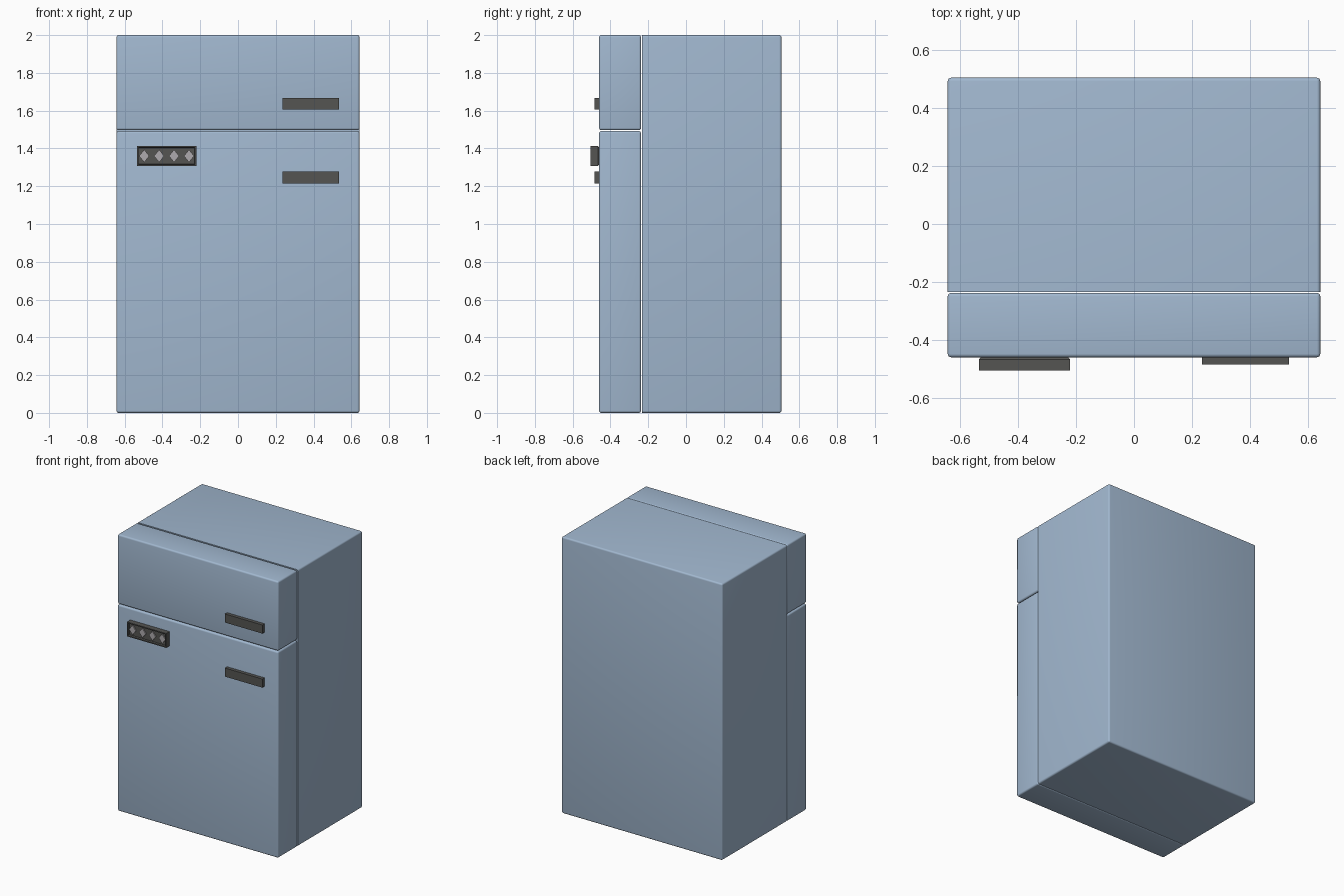
import bpy, bmesh
from mathutils import Vector

if "Cube" in bpy.data.objects:
    bpy.data.objects.remove(bpy.data.objects["Cube"])


def material(name, rgb):
    m = bpy.data.materials.new(name)
    m.diffuse_color = (*rgb, 1)
    m.use_nodes = True
    m.node_tree.nodes["Principled BSDF"].inputs["Base Color"].default_value = m.diffuse_color
    return m


BLUE = material("blue_enamel", (0.36, 0.48, 0.63))
DARK = material("dark_trim", (0.09, 0.09, 0.085))
LIGHT = material("button_grey", (0.42, 0.40, 0.42))


def finish(name, bm, mat, smooth=False):
    bmesh.ops.recalc_face_normals(bm, faces=bm.faces)
    me = bpy.data.meshes.new(name)
    bm.to_mesh(me)
    bm.free()
    me.materials.append(mat)
    ob = bpy.data.objects.new(name, me)
    bpy.context.collection.objects.link(ob)
    if smooth:
        bpy.ops.object.select_all(action='DESELECT')
        ob.select_set(True)
        bpy.context.view_layer.objects.active = ob
        bpy.ops.object.shade_smooth_by_angle(angle=0.7)
    return ob


def box_mesh(x, y, z):
    """Box from (min, max) ranges."""
    bm = bmesh.new()
    bmesh.ops.create_cube(bm, size=1)
    lo = Vector((x[0], y[0], z[0]))
    hi = Vector((x[1], y[1], z[1]))
    for v in bm.verts:
        v.co = Vector([l + (c + 0.5) * (h - l) for c, l, h in zip(v.co, lo, hi)])
    return bm


def rounded_box(name, x, y, z, radius, mat, square_front=False):
    bm = box_mesh(x, y, z)
    edges = [e for e in bm.edges
             if not (square_front and all(v.co.y < y[0] + 1e-4 for v in e.verts))]
    bmesh.ops.bevel(bm, geom=edges, offset=radius, segments=4, profile=0.5,
                    affect='EDGES', clamp_overlap=True)
    return finish(name, bm, mat, True)


W = (-0.643, 0.643)

# Cabinet and the two doors
rounded_box("cabinet", W, (-0.234, 0.505), (0, 2), 0.012, BLUE, square_front=True)
rounded_box("freezer_door", W, (-0.46, -0.238), (1.497, 2), 0.012, BLUE)
rounded_box("fridge_door", W, (-0.46, -0.238), (0, 1.492), 0.012, BLUE)

# Door handles
for name, z in (("freezer_handle", 1.606), ("fridge_handle", 1.215)):
    finish(name, box_mesh((0.235, 0.535), (-0.485, -0.455), (z, z + 0.062)), DARK)

# Control panel: tapered back, recessed front face
PX, PZ = -0.378, 1.36
bm = box_mesh((PX - 0.157, PX + 0.157), (-0.505, -0.467), (PZ - 0.052, PZ + 0.052))
bm.faces.ensure_lookup_table()
back = max(bm.faces, key=lambda f: f.calc_center_median().y)
front = min(bm.faces, key=lambda f: f.calc_center_median().y)
ext = bmesh.ops.extrude_discrete_faces(bm, faces=[back])["faces"][0]
for v in ext.verts:
    v.co.x += 0.008 if v.co.x < PX else -0.008
    v.co.z += 0.008 if v.co.z < PZ else -0.008
    v.co.y = -0.458
bmesh.ops.inset_individual(bm, faces=[front], thickness=0.011)
bmesh.ops.inset_individual(bm, faces=[front], thickness=0.001)
for v in front.verts:
    v.co.y += 0.016
finish("control_panel", bm, DARK)

# Diamond buttons in the panel recess
for i in range(4):
    x = PX + (i - 1.5) * 0.079
    bm = bmesh.new()
    ring = [bm.verts.new((x + dx, -0.497, PZ + dz))
            for dx, dz in ((0.027, 0), (0, 0.034), (-0.027, 0), (0, -0.034))]
    face = bm.faces.new(ring)
    top = bmesh.ops.extrude_face_region(bm, geom=[face])["geom"]
    for v in top:
        if isinstance(v, bmesh.types.BMVert):
            v.co.y = -0.488
    finish(f"button_{i + 1}", bm, LIGHT)
